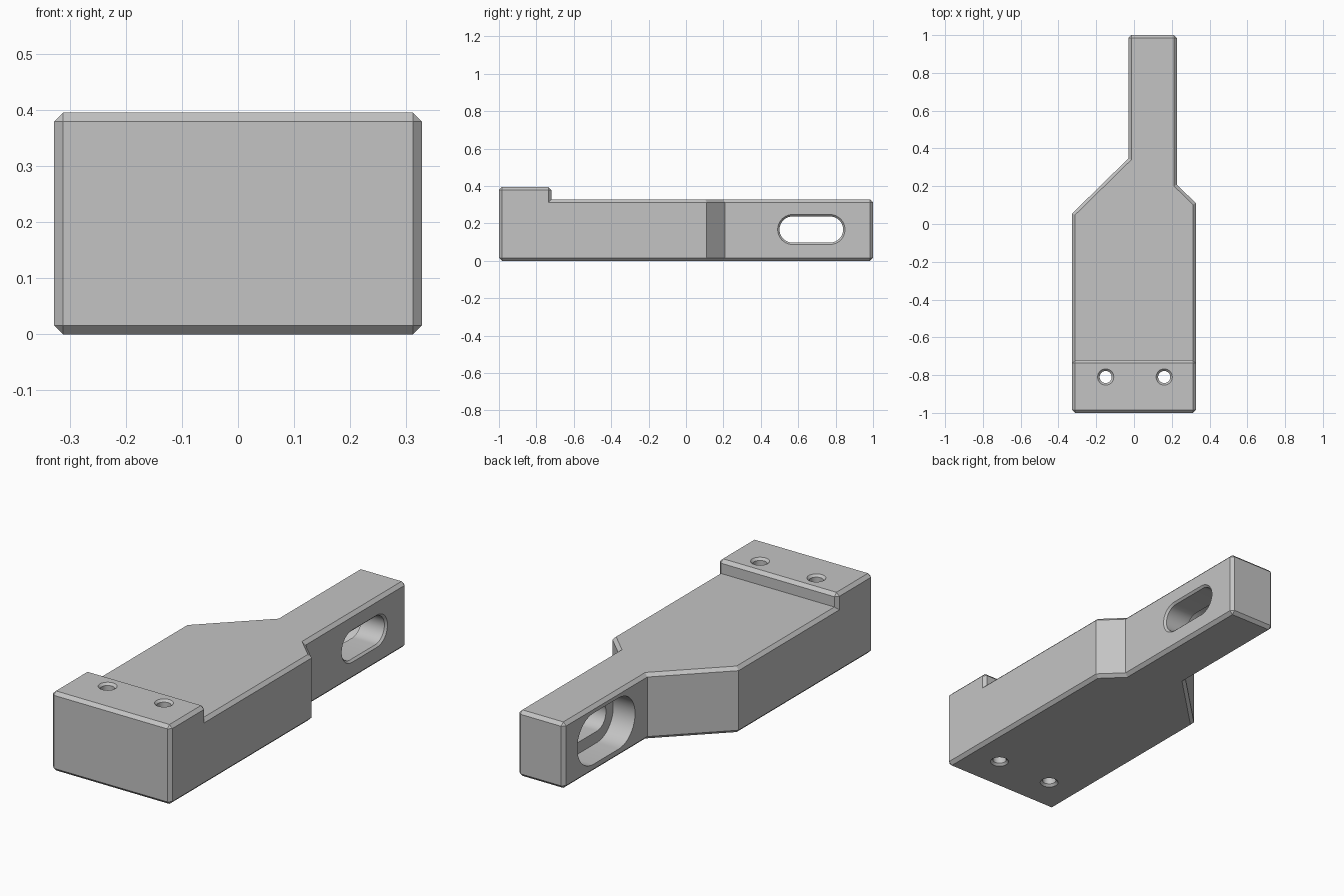
import bpy, bmesh, math
from mathutils import Matrix, Vector

cube = bpy.data.objects.get("Cube")
if cube:
    bpy.data.objects.remove(cube, do_unlink=True)

GREY = (0.55, 0.55, 0.55, 1)
mat = bpy.data.materials.new("light grey metal")
mat.use_nodes = True
mat.diffuse_color = GREY
mat.node_tree.nodes["Principled BSDF"].inputs["Base Color"].default_value = GREY

W, STEP_Y, BODY_Z, STEP_Z, CHAMFER = 0.328, -0.72, 0.328, 0.395, 0.016


def make_object(name, bm):
    bmesh.ops.recalc_face_normals(bm, faces=bm.faces)
    mesh = bpy.data.meshes.new(name)
    bm.to_mesh(mesh)
    bm.free()
    mesh.materials.append(mat)
    ob = bpy.data.objects.new(name, mesh)
    bpy.context.collection.objects.link(ob)
    return ob


def raise_face(bm, faces, height):
    out = bmesh.ops.extrude_face_region(bm, geom=faces)["geom"]
    verts = [g for g in out if isinstance(g, bmesh.types.BMVert)]
    bmesh.ops.translate(bm, verts=verts, vec=(0, 0, height))
    return [g for g in out if isinstance(g, bmesh.types.BMFace)]


def slot_cutter(name, rings, half_len, matrix, segs=20):
    """Solid of stacked rounded-slot rings, each (height, radius)."""
    bm = bmesh.new()
    loops = []
    for h, r in rings:
        loop = []
        for side in (1, -1):
            for i in range(segs + 1):
                a = math.pi * i / segs - math.pi / 2
                p = Vector((side * (half_len + r * math.cos(a)), side * r * math.sin(a), h))
                loop.append(bm.verts.new(matrix @ p))
        loops.append(loop)
    n = len(loops[0])
    for a, b in zip(loops, loops[1:]):
        for i in range(n):
            j = (i + 1) % n
            bm.faces.new((a[i], a[j], b[j], b[i]))
    bm.faces.new(loops[0][::-1])
    bm.faces.new(loops[-1])
    bmesh.ops.remove_doubles(bm, verts=bm.verts, dist=1e-5)
    return make_object(name, bm)


# Stepped body with a tapered neck and offset arm
bm = bmesh.new()
plan = [(-W, -1), (W, -1), (W, STEP_Y), (-W, STEP_Y),
        (W, 0.11), (0.227, 0.208), (0.227, 1), (-0.03, 1), (-0.03, 0.347), (-W, 0.055)]
v = [bm.verts.new((x, y, 0)) for x, y in plan]
base = [bm.faces.new(v[:4]), bm.faces.new([v[3], v[2]] + v[4:])]
bmesh.ops.recalc_face_normals(bm, faces=bm.faces)
tops = raise_face(bm, base, BODY_Z)
# close the underside if the extrusion consumed it
bmesh.ops.holes_fill(bm, edges=[e for e in bm.edges if e.is_boundary], sides=0)
front_top = [f for f in tops if f.calc_center_median().y < STEP_Y]
raise_face(bm, front_top, STEP_Z - BODY_Z)
bmesh.ops.recalc_face_normals(bm, faces=bm.faces)
bmesh.ops.dissolve_limit(bm, angle_limit=0.01, verts=bm.verts, edges=bm.edges)
# chamfer the outer square edges
sharp = [e for e in bm.edges if len(e.link_faces) == 2
         and e.is_convex and e.calc_face_angle() > math.radians(50)]
bmesh.ops.bevel(bm, geom=sharp, offset=CHAMFER, segments=1, profile=0.5,
                affect='EDGES', clamp_overlap=True)
body = make_object("bracket_body", bm)

# Two through holes with countersunk ends
hole_rings = [(-0.01, 0.053), (0.011, 0.032), (STEP_Z - 0.011, 0.032), (STEP_Z + 0.01, 0.053)]
cutters = [slot_cutter("hole_cutter", hole_rings, 0, Matrix.Translation((x, -0.81, 0)))
           for x in (-0.15, 0.16)]

# Adjustment slot, wider on one side of the arm; local z runs along x
to_arm = Matrix(((0, 0, 1, 0), (1, 0, 0, 0.67), (0, 1, 0, 0.167), (0, 0, 0, 1)))
slot_rings = [(-0.06, 0.127), (0.09, 0.127), (0.09, 0.07), (0.217, 0.07), (0.237, 0.09)]
cutters.append(slot_cutter("slot_cutter", slot_rings, 0.1, to_arm))

bpy.context.view_layer.objects.active = body
for c in cutters:
    m = body.modifiers.new("cut", 'BOOLEAN')
    m.operation, m.solver, m.object = 'DIFFERENCE', 'EXACT', c
    bpy.ops.object.modifier_apply(modifier=m.name)
    bpy.data.objects.remove(c, do_unlink=True)

# Smooth the round walls, keep the machined edges crisp
bpy.ops.object.select_all(action='DESELECT')
body.select_set(True)
bpy.ops.object.shade_smooth_by_angle(angle=math.radians(25))
